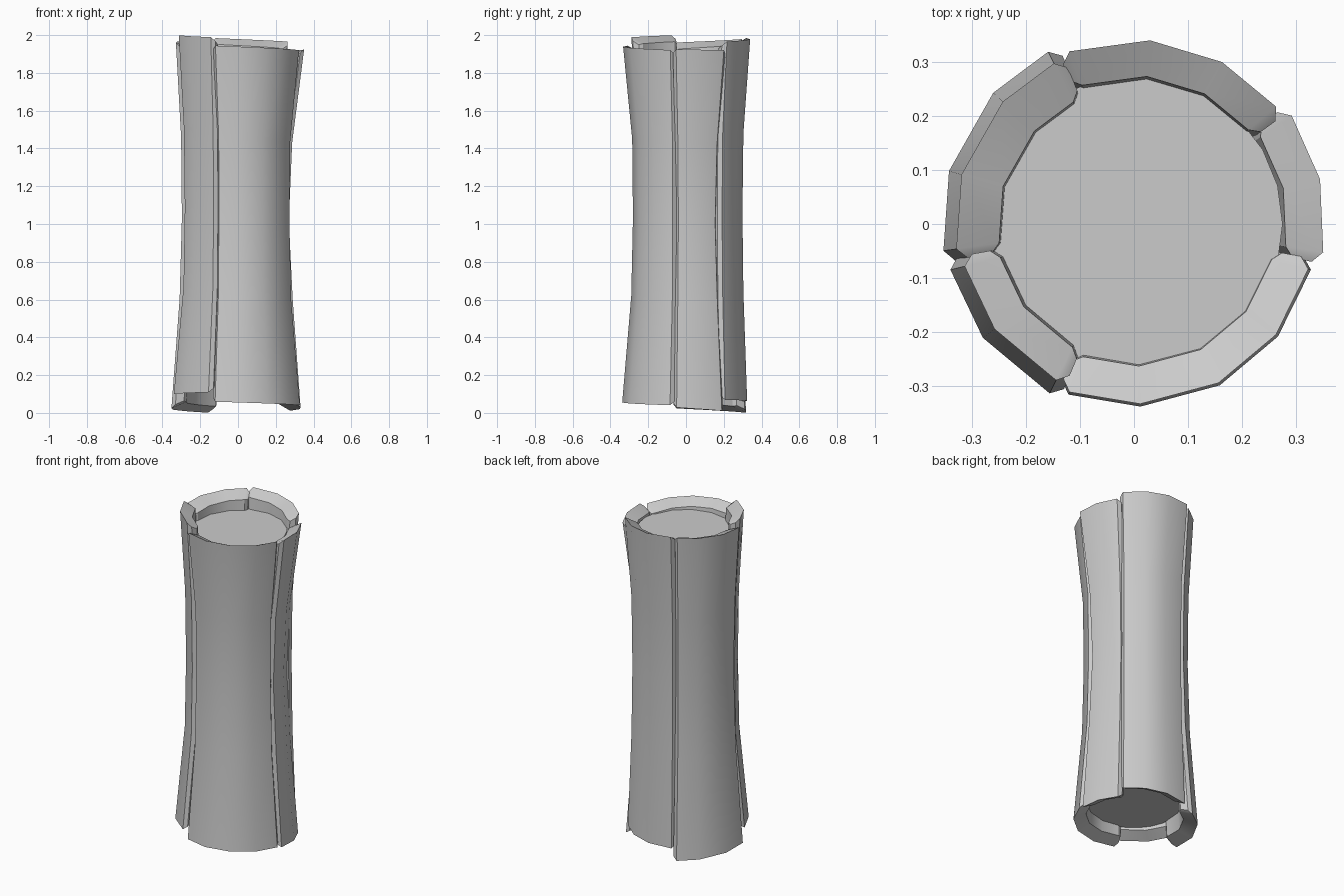
import bpy, bmesh
from math import radians, cos, sin

if "Cube" in bpy.data.objects:
    bpy.data.objects.remove(bpy.data.objects["Cube"])

LEVELS = (0.0, 0.3, 0.52, 0.74, 1.0)   # height fractions of the rings
SLOPE = 0.034                          # inner rim sits this much inside the outer rim


def finish(name, bm):
    bmesh.ops.recalc_face_normals(bm, faces=bm.faces[:])
    mesh = bpy.data.meshes.new(name)
    bm.to_mesh(mesh)
    bm.free()
    ob = bpy.data.objects.new(name, mesh)
    bpy.context.collection.objects.link(ob)
    bpy.ops.object.select_all(action='DESELECT')
    bpy.context.view_layer.objects.active = ob
    ob.select_set(True)
    bpy.ops.object.shade_smooth_by_angle(angle=radians(30))
    return ob


def bark_plate(name, angles, radii, thick, bottom, top):
    """Curved slab with chamfered sides and rims sloping inward.
    bottom/top give the outer height at its first and last angle."""
    # columns: angle, inset of outer and inner faces, dip of the rim
    cols = [(angles[0], 0.018, 0.016, 0.02), (angles[0] + 3.5, 0, 0, 0)]
    cols += [(a, 0, 0, 0) for a in angles[1:-1]]
    cols += [(angles[-1] - 3.5, 0, 0, 0), (angles[-1], 0.018, 0.016, 0.02)]
    span = angles[-1] - angles[0]
    bm = bmesh.new()
    rings = []
    for f, r in zip(LEVELS, radii):
        outer, inner = [], []
        for a, cut_out, cut_in, dip in cols:
            t = (a - angles[0]) / span
            lo = bottom[0] + (bottom[1] - bottom[0]) * t + dip
            hi = top[0] + (top[1] - top[0]) * t - dip
            c, s = cos(radians(a)), sin(radians(a))
            ro, ri = r - cut_out, r - thick + cut_in
            outer.append(bm.verts.new((ro * c, ro * s, lo + (hi - lo) * f)))
            lo, hi = lo + SLOPE, hi - SLOPE
            if dip:
                lo, hi = lo - 0.015, hi + 0.015
            inner.append(bm.verts.new((ri * c, ri * s, lo + (hi - lo) * f)))
        rings.append(outer + inner[::-1])
    n = len(rings[0])
    for a, b in zip(rings, rings[1:]):
        for i in range(n):
            j = (i + 1) % n
            bm.faces.new((a[i], a[j], b[j], b[i]))
    for ring in (rings[0], rings[-1]):
        for i in range(n // 2 - 1):
            bm.faces.new((ring[i], ring[i + 1], ring[n - 2 - i], ring[n - 1 - i]))
    return finish(name, bm)


# Waisted inner wood core
bm = bmesh.new()
core = []
for z, r in ((0.155, 0.275), (0.6, 0.258), (1.03, 0.25), (1.45, 0.258), (1.88, 0.275)):
    core.append([bm.verts.new((r * cos(radians(15 * i)), r * sin(radians(15 * i)), z))
                 for i in range(24)])
for a, b in zip(core, core[1:]):
    for i in range(24):
        j = (i + 1) % 24
        bm.faces.new((a[i], a[j], b[j], b[i]))
bm.faces.new(core[0])
bm.faces.new(core[-1])
finish("wood_core", bm)

# Five bark plates around the core
bark_plate("bark_back", (36, 61.5, 85, 114),
           (0.325, 0.305, 0.300, 0.305, 0.341), 0.067, (0.07, 0.06), (1.965, 1.985))
bark_plate("bark_back_left", (113, 137, 164, 191.5),
           (0.356, 0.312, 0.300, 0.304, 0.332), 0.08, (0.0, 0.025), (1.98, 1.96))
bark_plate("bark_front_left", (190.5, 217, 247),
           (0.350, 0.297, 0.290, 0.295, 0.323), 0.068, (0.10, 0.11), (2.0, 1.988))
bark_plate("bark_front", (-114.5, -88, -62, -38, -11),
           (0.338, 0.290, 0.281, 0.285, 0.333), 0.07, (0.06, 0.04), (1.945, 1.92))
bark_plate("bark_right", (-12, 13.5, 38),
           (0.335, 0.293, 0.272, 0.290, 0.354), 0.07, (0.03, 0.01), (1.925, 1.92))
